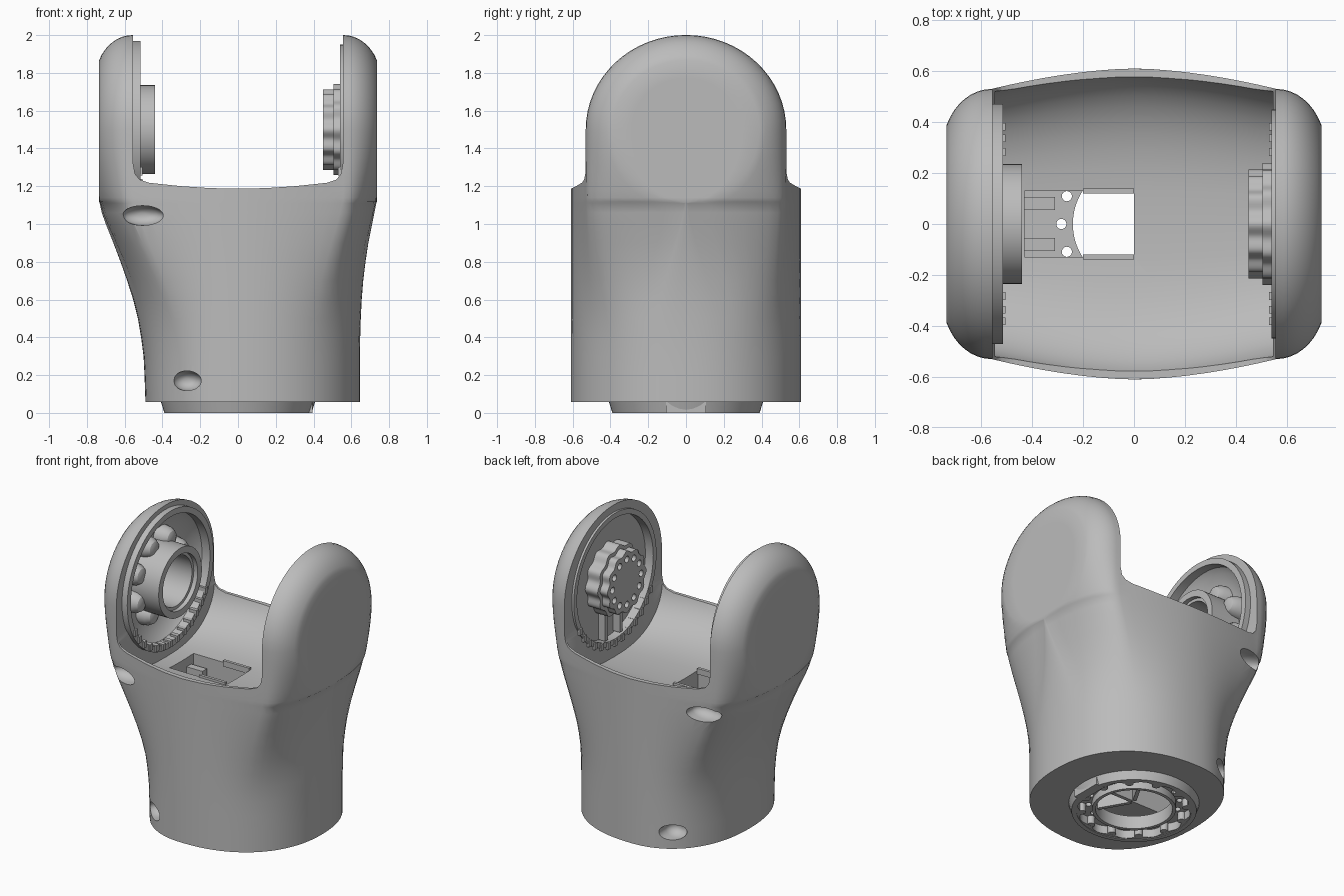
import bpy, bmesh
from math import sin, cos, pi, radians, sqrt

cube = bpy.data.objects.get("Cube")
if cube:
    bpy.data.objects.remove(cube)

grey = bpy.data.materials.new("mid_grey")
grey.use_nodes = True
grey.diffuse_color = (0.5, 0.5, 0.5, 1)
grey.node_tree.nodes["Principled BSDF"].inputs["Base Color"].default_value = (0.5, 0.5, 0.5, 1)


def loft(name, rings, loop=False):
    """Skin a list of equal point rings into a closed solid."""
    bm = bmesh.new()
    rows = [[bm.verts.new(p) for p in ring] for ring in rings]
    n = len(rows[0])
    for i in range(len(rows) - (0 if loop else 1)):
        a, b = rows[i], rows[(i + 1) % len(rows)]
        for j in range(n):
            k = (j + 1) % n
            bm.faces.new((a[j], a[k], b[k], b[j]))
    if not loop:
        bm.faces.new(rows[0])
        bm.faces.new(rows[-1])
    bmesh.ops.remove_doubles(bm, verts=bm.verts, dist=1e-5)
    bmesh.ops.recalc_face_normals(bm, faces=bm.faces)
    mesh = bpy.data.meshes.new(name)
    bm.to_mesh(mesh)
    bm.free()
    mesh.materials.append(grey)
    ob = bpy.data.objects.new(name, mesh)
    bpy.context.collection.objects.link(ob)
    return ob


def lathe(name, profile, axis="x", at=(0, 0, 0), n=64, loop=False, lobes=0, depth=0, stretch=1):
    """Turn (radius, height) points around an axis, optionally with lobes."""
    rings = []
    for r, h in profile:
        ring = []
        for i in range(n):
            t = 2 * pi * i / n
            q = r + depth * cos(lobes * t)
            u, v = q * cos(t) * stretch, q * sin(t)
            p = {"x": (h, u, v), "y": (u, h, v), "z": (u, v, h)}[axis]
            ring.append([p[k] + at[k] for k in range(3)])
        rings.append(ring)
    return loft(name, rings, loop)


def tube(name, r_out, r_in, a, b, axis="x", at=(0, 0, 0)):
    return lathe(name, [(r_out, a), (r_out, b), (r_in, b), (r_in, a)], axis, at, loop=True)


def rod(name, r, a, b, axis, at, n=16):
    return lathe(name, [(r, a), (r, b)], axis, at, n)


def box(name, x0, x1, y0, y1, z0, z1):
    ring = [(x0, y0), (x1, y0), (x1, y1), (x0, y1)]
    return loft(name, [[(x, y, z) for x, y in ring] for z in (z0, z1)])


def cut(target, cutters):
    for c in cutters:
        c.hide_render = True
        m = target.modifiers.new("cut", "BOOLEAN")
        m.operation, m.solver, m.object = "DIFFERENCE", "EXACT", c
        bpy.context.view_layer.objects.active = target
        bpy.ops.object.modifier_apply(modifier=m.name)
        bpy.data.objects.remove(c)


PIVOT = (0, 0, 1.5)
DISC = 0.39


def section(left, right, t, flat):
    """Full half ellipses (t=0) blending to a rounded block (t=1) with a flat side."""
    f = flat / 0.61
    end = radians(90 - 25 * flat / DISC)
    q = [(0.76 * k / 8, 1 - 0.131 * (k / 8) ** 1.7) for k in range(9)]
    for k in range(1, 9):
        a = end * k / 8
        q.append((0.76 + 0.24 * sin(a) / sin(end),
                  f + (0.869 - f) * (cos(a) - cos(end)) / (1 - cos(end))))
    q += [(1, f * (1 - k / 4)) for k in range(1, 5)]
    for i, (x, y) in enumerate(q[:-1]):
        a = i / 20 * pi / 2
        q[i] = (x * t + sin(a) ** 0.9 * (1 - t), 0.61 * (y * t + cos(a) ** 0.9 * (1 - t)))
    q[-1] = (1, 0)
    r = q[::-1]
    return ([(x * right, y) for x, y in q] + [(x * right, -y) for x, y in r[1:]]
            + [(-x * left, -y) for x, y in q[1:]] + [(-x * left, y) for x, y in r[1:-1]])


# Outer shell: (height, left reach, right reach)
levels = [(0.057, 0.49, 0.645), (0.2, 0.495, 0.645), (0.3, 0.50, 0.645), (0.4, 0.513, 0.647),
          (0.5, 0.53, 0.65), (0.6, 0.555, 0.655), (0.7, 0.587, 0.663), (0.8, 0.622, 0.675),
          (0.9, 0.66, 0.69), (1.0, 0.70, 0.71), (1.06, 0.721, 0.722), (1.11, 0.732, 0.732)]
levels += [(1.5 - DISC * cos(k * pi / 16), 0.735, 0.735) for k in range(1, 9)]
rings = []
for z, left, right in levels:
    s = min(max((z - 0.4) / 0.8, 0), 1)
    flat = sqrt(max(DISC ** 2 - (1.5 - z) ** 2, 0)) if z > 1.111 else 0
    rings.append([(x, y, z) for x, y in section(left, right, s * s * (3 - 2 * s), flat)])
top = section(0.735, 0.735, 1, DISC)
for i in range(1, 17):
    a = i * pi / 32
    rings.append([(x, y * cos(a), 1.5 + abs(y) * 0.943 * sin(a)) for x, y in top])
body = loft("fork_housing", rings)

# Saddle opening between the two arms
edge = [(0.555, 2.3), (0.555, 1.32), (0.545, 1.265), (0.52, 1.235), (0.47, 1.218), (0.3, 1.2), (0.15, 1.19)]
outline = edge + [(0, 1.187)] + [(-x, z) for x, z in edge[::-1]]
saddle = loft("saddle_cutter", [[(x, y, z) for x, z in outline] for y in (-1, 1)])

# Curved trough inside the saddle
rings = []
for i in range(17):
    x = -0.545 + 1.09 * i / 16
    w = 0.61 * (1 - 0.131 * (abs(x) / 0.56) ** 1.7) - 0.012
    ring = []
    for k in range(25):
        c = cos(k * pi / 24)
        ring.append((x, w * (1 if c > 0 else -1) * abs(c) ** 0.75, 1.28 - 0.32 * sin(k * pi / 24)))
    rings.append(ring)
trough = loft("trough_cutter", rings)

# Dished recesses in the arms, cable channel, foot recess and screw pockets
dish = lathe("dish_cutter", [(0.435, -0.5), (0.435, -0.57), (0.4, -0.61), (0.28, -0.66)], at=PIVOT)
pan = lathe("pan_cutter", [(0.42, 0.5), (0.42, 0.6)], at=PIVOT)
foot = rod("foot_cutter", 0.37, 0, 0.16, "z", (0, 0, 0), 64)
channel = box("channel_cutter", -0.43, 0, -0.13, 0.13, 0.1, 1.1)
pockets = []
for s in (-1, 1):
    for x, z, width, floor in ((-0.505, 1.045, 2.1, 0.43), (-0.27, 0.17, 1.45, 0.43)):
        bowl = [(0.052 * sin(k * pi / 12), s * (floor + 0.07 * (1 - cos(k * pi / 12)))) for k in range(1, 7)]
        pockets.append(lathe("screw_pocket_cutter", bowl + [(0.052, s * 0.8)],
                             "y", (x, 0, z), 32, stretch=width))
cut(body, [saddle, trough, dish, pan, foot, channel] + pockets)

# Arm lips with spaced clip teeth along the lower arc
tube("right_arm_lip", 0.47, 0.43, -0.6, -0.515, at=PIVOT)
tube("left_arm_lip", 0.45, 0.415, 0.54, 0.61, at=PIVOT)
for side, x0, x1 in (("right", -0.56, -0.505), ("left", 0.53, 0.58)):
    for i in range(13):
        a = radians(-150 + 10 * i)
        y, z = 0.44 * cos(a), 1.5 + 0.44 * sin(a)
        box(side + "_clip_tooth", x0, x1, y - 0.015, y + 0.015, z - 0.022, z + 0.022)

# Bearing seat on the right arm
tube("bearing_seat", 0.235, 0.19, -0.69, -0.44, at=PIVOT)
tube("bearing_step", 0.195, 0.17, -0.69, -0.47, at=PIVOT)
for i in range(8):
    a = (i + 0.5) * pi / 4
    at = (0, 0.25 * cos(a), 1.5 + 0.25 * sin(a))
    lathe("bearing_boss", [(0.08, -0.69), (0.068, -0.6), (0.05, -0.57), (0.03, -0.56)], at=at, n=20)

# Drive drum on the left arm
drum = lathe("drive_drum", [(0.203, 0.45), (0.203, 0.51)], at=PIVOT, n=144, lobes=12, depth=0.01)
holes = []
for i in range(12):
    a = i * pi / 6
    holes.append(rod("hole_cutter", 0.022, 0.4, 0.49, "x", (0, 0.155 * cos(a), 1.5 + 0.155 * sin(a))))
cut(drum, holes)
lathe("drum_base", [(0.23, 0.505), (0.23, 0.62)], at=PIVOT, n=144, lobes=12, depth=0.01)
for s in (-1, 1):
    box("drum_guide", 0.55, 0.62, s * 0.08 - 0.015, s * 0.08 + 0.015, 1.1, 1.3)

# Bars beside the floor opening
for s in (-1, 1):
    box("channel_bar", -0.44, -0.31, s * 0.08 - 0.025, s * 0.08 + 0.025, 0.6, 0.9)
    box("channel_rail", -0.2, 0, s * 0.13 - 0.01, s * 0.13 + 0.01, 0.94, 0.98)

# Mounting foot: scalloped collar, drilled plate, hub, posts, spokes and key
lathe("foot_collar", [(0.39, 0), (0.41, 0.065), (0.36, 0.065), (0.36, 0)], "z", loop=True)
lathe("foot_scallops", [(0.375, 0.004), (0.375, 0.065), (0.345, 0.065), (0.345, 0.004)],
      "z", n=144, loop=True, lobes=12, depth=0.01)
plate = tube("foot_plate", 0.375, 0.24, 0.06, 0.1, "z")
cut(plate, [rod("hole_cutter", 0.02, 0, 0.2, "z", (0.285 * cos(i * pi / 8), 0.285 * sin(i * pi / 8), 0))
            for i in range(16)])
tube("foot_hub", 0.262, 0.24, 0.01, 0.1, "z")
for i in range(12):
    a = (i + 0.5) * pi / 6
    rod("foot_post", 0.026, 0.005, 0.08, "z", (0.328 * cos(a), 0.328 * sin(a), 0))
for a in (-60, 0, 60):
    spoke = box("hub_spoke", 0.02, 0.245, -0.012, 0.012, 0.06, 0.161)
    spoke.rotation_euler.z = radians(a)
box("foot_key", 0.33, 0.395, -0.105, 0.105, 0, 0.07)

# Smooth the round surfaces, keep edges crisp
bpy.ops.object.select_all(action="DESELECT")
for ob in bpy.context.collection.objects:
    if ob.type == "MESH":
        ob.select_set(True)
        bpy.context.view_layer.objects.active = ob
bpy.ops.object.shade_smooth_by_angle(angle=radians(32))
